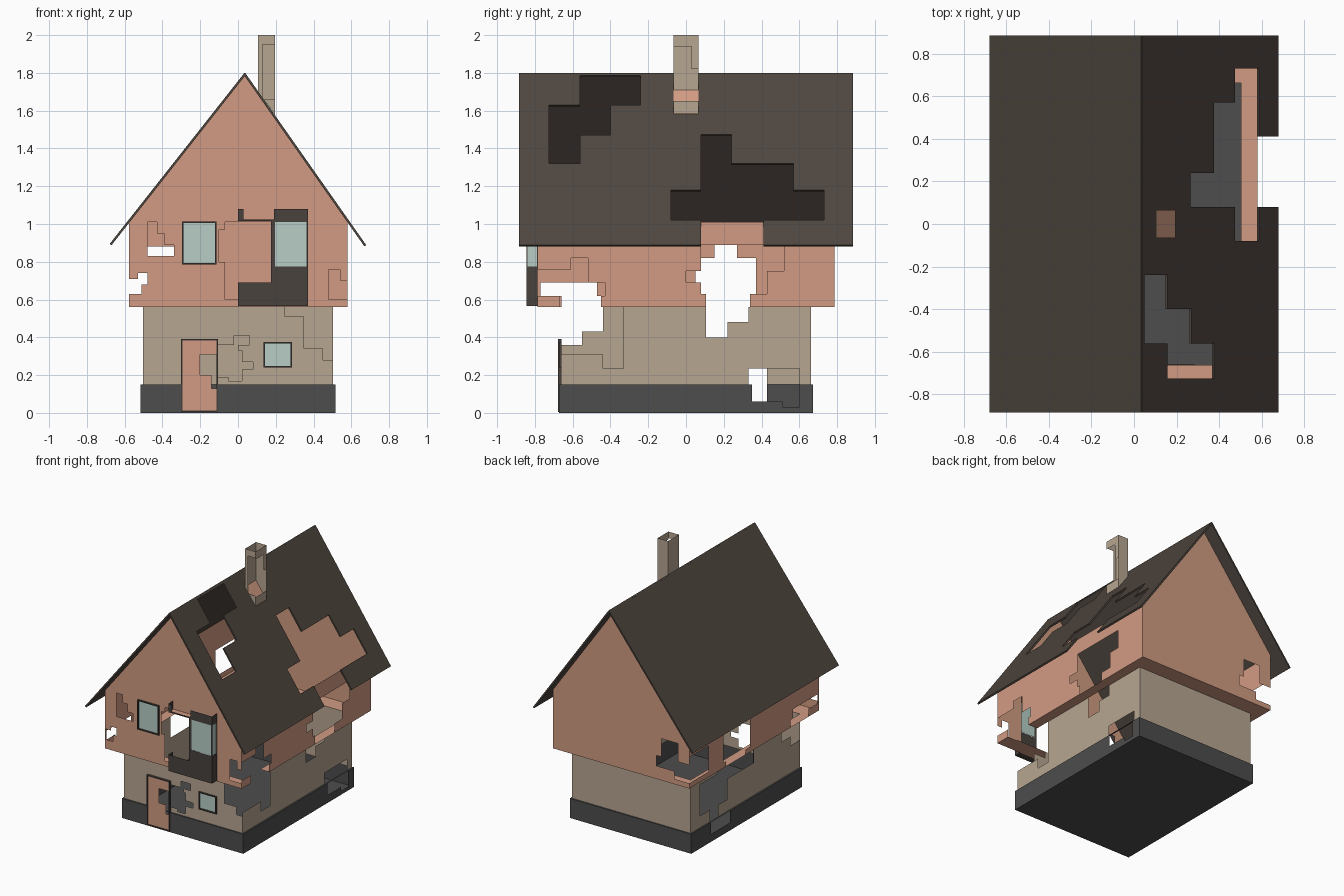
import bpy, bmesh
from mathutils import Vector


def mat(name, c):
    m = bpy.data.materials.new(name)
    m.diffuse_color = (*c, 1)
    return m


PEACH = mat("plaster", (0.64, 0.33, 0.227))
TAN = mat("stone", (0.473, 0.381, 0.285))
DARK = mat("dark_wood", (0.066, 0.055, 0.046))
ROOF = mat("shingle", (0.078, 0.061, 0.049))
GREY = mat("foundation", (0.074, 0.074, 0.076))
GLASS = mat("glass", (0.473, 0.616, 0.555))


# Plane mappings from (u, v) to space
def fx(c): return lambda u, v: (c, u, v)
def fy(c): return lambda u, v: (u, c, v)
def fz(c): return lambda u, v: (u, v, c)
def roof_right(u, v): return (0.038 + (1.8 - v) * 0.703, u, v)
def roof_left(u, v): return (0.034 - (1.8 - v) * 0.788, u, v)


def rect(u0, u1, v0, v1):
    return [(u0, v0), (u1, v0), (u1, v1), (u0, v1)]


def panel(name, outline, place, m, holes=(), thick=0, flip=False):
    """Flat sheet with stepped holes given as (u0, u1, v0, v1) rectangles."""
    bm = bmesh.new()
    bm.faces.new([bm.verts.new((u, v, 0)) for u, v in outline])
    for h in holes:
        for i, c in enumerate(h):
            co = Vector((c, 0, 0)) if i < 2 else Vector((0, c, 0))
            no = (1, 0, 0) if i < 2 else (0, 1, 0)
            bmesh.ops.bisect_plane(bm, geom=bm.verts[:] + bm.edges[:] + bm.faces[:],
                                   plane_co=co, plane_no=no, dist=1e-5)
    dead = []
    for f in bm.faces:
        c = f.calc_center_median()
        if any(h[0] < c.x < h[1] and h[2] < c.y < h[3] for h in holes):
            dead.append(f)
    bmesh.ops.delete(bm, geom=dead, context='FACES')
    for v in bm.verts:
        v.co = place(v.co.x, v.co.y)
    if flip:
        bmesh.ops.reverse_faces(bm, faces=bm.faces[:])
    me = bpy.data.meshes.new(name)
    bm.to_mesh(me)
    bm.free()
    ob = bpy.data.objects.new(name, me)
    bpy.context.collection.objects.link(ob)
    me.materials.append(m)
    if thick:
        s = ob.modifiers.new("thickness", 'SOLIDIFY')
        s.thickness = thick
        s.offset = -1
    return ob


def box(name, x0, x1, y0, y1, z0, z1, m):
    bm = bmesh.new()
    bmesh.ops.create_cube(bm, size=1)
    for v in bm.verts:
        v.co = ((x0 + x1) / 2 + v.co.x * (x1 - x0), (y0 + y1) / 2 + v.co.y * (y1 - y0),
                (z0 + z1) / 2 + v.co.z * (z1 - z0))
    me = bpy.data.meshes.new(name)
    bm.to_mesh(me)
    bm.free()
    me.materials.append(m)
    bpy.context.collection.objects.link(bpy.data.objects.new(name, me))


def frame(name, x0, x1, z0, z1, y0, y1, t=0.008):
    box(name + "_left", x0, x0 + t, y0, y1, z0, z1, DARK)
    box(name + "_right", x1 - t, x1, y0, y1, z0, z1, DARK)
    box(name + "_top", x0 + t, x1 - t, y0, y1, z1 - t, z1, DARK)
    box(name + "_bottom", x0 + t, x1 - t, y0, y1, z0, z0 + t, DARK)


# Foundation
DOOR = (-0.3, -0.11, 0.0, 0.385)
panel("foundation_floor", rect(-0.515, 0.515, -0.672, 0.672), fz(0), GREY)
panel("foundation_rim", rect(-0.515, 0.515, -0.672, 0.672), fz(0.15), GREY, [(-0.503, 0.503, -0.662, 0.662)])
panel("foundation_front", rect(-0.515, 0.515, 0, 0.15), fy(-0.672), GREY, [DOOR])
panel("foundation_back", rect(-0.515, 0.515, 0, 0.15), fy(0.672), GREY)
panel("foundation_right", rect(-0.672, 0.672, 0, 0.15), fx(0.515), GREY,
      [(0.35, 0.6, 0.06, 0.15), (0.51, 0.6, 0.03, 0.06)])
panel("foundation_left", rect(-0.672, 0.672, 0, 0.15), fx(-0.515), GREY,
      [(0.2, 0.43, 0.06, 0.15)])

# Lower walls
panel("lower_front_wall", rect(-0.503, 0.503, 0.15, 0.56), fy(-0.662), TAN,
      [DOOR, (0.14, 0.28, 0.245, 0.37), (-0.11, 0.0, 0.19, 0.36), (0.0, 0.08, 0.23, 0.27),
       (-0.02, 0.06, 0.36, 0.41), (-0.05, 0.02, 0.17, 0.33),
       (0.35, 0.503, 0.34, 0.56), (0.25, 0.35, 0.51, 0.56), (0.45, 0.503, 0.28, 0.34)])
panel("lower_back_wall", rect(-0.503, 0.503, 0.15, 0.56), fy(0.662), TAN)
panel("lower_right_wall", rect(-0.662, 0.662, 0.15, 0.56), fx(0.503), TAN,
      [(-0.662, -0.33, 0.31, 0.56), (-0.44, -0.33, 0.235, 0.31),
       (0.105, 0.33, 0.48, 0.56), (0.105, 0.22, 0.4, 0.48), (0.33, 0.6, 0.15, 0.235)])
panel("lower_left_wall", rect(-0.662, 0.662, 0.15, 0.56), fx(-0.503), TAN,
      [(-0.662, -0.55, 0.36, 0.56), (-0.55, -0.44, 0.43, 0.56),
       (-0.1, 0.33, 0.4, 0.56), (0.22, 0.55, 0.24, 0.48), (0.33, 0.43, 0.15, 0.24)])

# Upper walls with gables
gable = [(-0.578, 0.56), (0.58, 0.56), (0.58, 1.015), (0.034, 1.787), (-0.578, 1.01)]
panel("upper_front_wall", gable, fy(-0.785), PEACH,
      [(-0.29, -0.12, 0.79, 1.01), (-0.07, 0.18, 0.6, 1.01), (-0.1, -0.07, 0.8, 0.97),
       (0.18, 0.36, 0.57, 1.01), (-0.48, -0.43, 0.88, 1.01), (-0.48, -0.34, 0.83, 0.89),
       (-0.43, -0.39, 0.89, 0.95), (-0.578, -0.51, 0.63, 0.71), (-0.53, -0.48, 0.68, 0.74),
       (0.48, 0.58, 0.6, 0.7), (0.48, 0.54, 0.7, 0.76)])
panel("upper_back_wall", gable, fy(0.785), PEACH,
      [(-0.578, -0.45, 0.6, 0.74), (-0.48, -0.34, 0.72, 0.88), (-0.45, -0.3, 0.66, 0.74)])
panel("upper_right_wall", rect(-0.785, 0.785, 0.56, 1.01), fx(0.58), PEACH,
      [(-0.785, -0.52, 0.62, 0.76), (-0.61, -0.52, 0.76, 0.82), (-0.52, -0.43, 0.62, 0.69),
       (-0.67, -0.45, 0.56, 0.62),
       (0.08, 0.43, 0.63, 0.89), (0.0, 0.08, 0.69, 0.75), (0.43, 0.52, 0.75, 0.89),
       (0.105, 0.34, 0.56, 0.63)])
panel("upper_left_wall", rect(-0.785, 0.785, 0.56, 1.01), fx(-0.578), PEACH,
      [(-0.77, -0.47, 0.62, 0.69), (-0.66, -0.44, 0.56, 0.62),
       (0.05, 0.37, 0.6, 0.82), (0.15, 0.27, 0.8, 0.89), (0.105, 0.34, 0.56, 0.62),
       (0.55, 0.785, 0.6, 0.8)])
panel("upper_floor_ledge", rect(-0.578, 0.58, -0.785, 0.785), fz(0.56), PEACH,
      [(-0.503, 0.503, -0.662, 0.662), (0.503, 0.58, -0.67, -0.45)])

# Roof slopes
slope = rect(-0.885, 0.885, 0.888, 1.8)
panel("roof_right", slope, roof_right, ROOF,
      [(-0.56, -0.24, 1.63, 1.785), (-0.725, -0.4, 1.47, 1.63), (-0.725, -0.56, 1.32, 1.47),
       (0.08, 0.24, 1.32, 1.475), (0.08, 0.57, 1.18, 1.32), (-0.08, 0.73, 1.02, 1.18),
       (0.08, 0.41, 0.888, 1.02)], thick=0.012)
panel("roof_left", rect(-0.885, 0.885, 0.895, 1.8), roof_left, ROOF, thick=0.012, flip=True)

# Chimney, an open broken tube
side = [(0.107, 1.7), (0.195, 1.58), (0.195, 2), (0.107, 2)]
panel("chimney_front", side, fy(-0.065), TAN, [(0.13, 0.195, 1.66, 1.95)])
panel("chimney_back", side, fy(0.065), TAN)
panel("chimney_left", rect(-0.065, 0.065, 1.69, 2), fx(0.107), TAN)
panel("chimney_right", rect(-0.065, 0.065, 1.58, 2), fx(0.195), TAN,
      [(-0.065, 0.03, 1.65, 1.94), (0.03, 0.065, 1.65, 1.82)])
panel("chimney_bottom", rect(-0.065, 0.065, 1.583, 1.71),
      lambda u, v: (0.043 + (1.8 - v) * 0.703, u, v), PEACH)

# Door and windows
panel("door", rect(-0.3, -0.11, 0.005, 0.385), fy(-0.673), PEACH,
      [(-0.2, -0.11, 0.2, 0.31), (-0.14, -0.11, 0.13, 0.2)])
frame("door_frame", -0.302, -0.105, 0.005, 0.39, -0.678, -0.66)
panel("lower_window_glass", rect(0.14, 0.28, 0.245, 0.37), fy(-0.662), GLASS)
frame("lower_window_frame", 0.135, 0.285, 0.24, 0.375, -0.672, -0.658)
panel("upper_window_glass", rect(-0.29, -0.12, 0.79, 1.01), fy(-0.787), GLASS)
frame("upper_window_frame", -0.297, -0.115, 0.785, 1.012, -0.797, -0.783)

# Broken bay window
panel("bay_front", rect(0, 0.37, 0.565, 1.08), fy(-0.845), DARK,
      [(0, 0.175, 0.69, 1.015), (0.03, 0.19, 1.025, 1.08), (0.195, 0.362, 0.775, 1.01)])
panel("bay_front_glass", rect(0.195, 0.362, 0.775, 1.01), fy(-0.842), GLASS)
panel("bay_right", rect(-0.845, -0.785, 0.565, 1.08), fx(0.37), DARK, [(-0.838, -0.79, 0.775, 1.01)])
panel("bay_right_glass", rect(-0.838, -0.79, 0.775, 1.01), fx(0.368), GLASS)
panel("bay_left", rect(-0.845, -0.785, 0.565, 1.08), fx(0), DARK, [(-0.845, -0.785, 0.69, 1.015)])
panel("bay_bottom", rect(0, 0.37, -0.845, -0.785), fz(0.565), DARK)
panel("bay_top", rect(0, 0.37, -0.845, -0.785), fz(1.015), PEACH)
